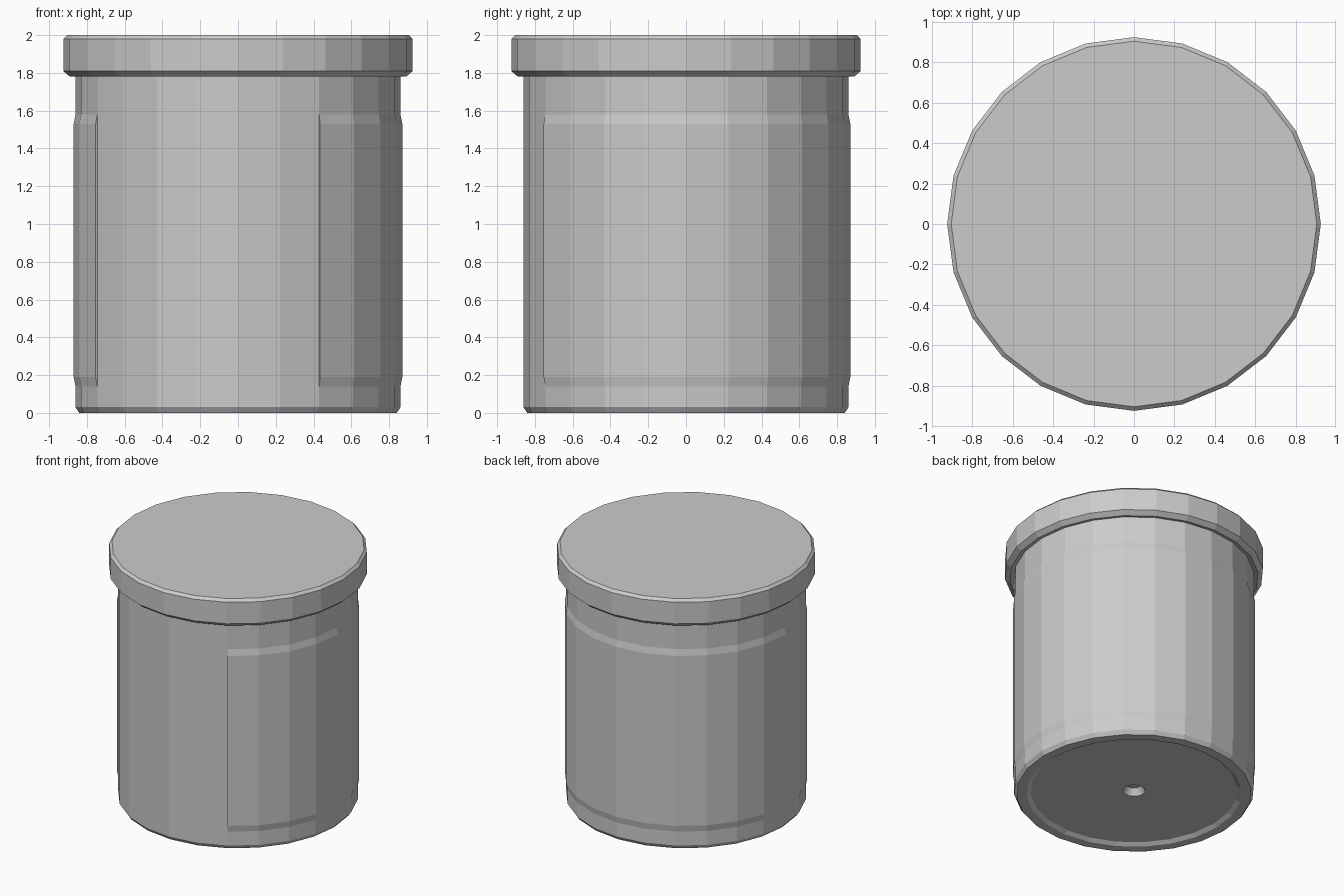
import bpy, bmesh
from math import cos, sin, radians

if "Cube" in bpy.data.objects:
    bpy.data.objects.remove(bpy.data.objects["Cube"])

STEP = 15  # 24-sided lathe


def lathe(name, profile, start=0, end=360):
    """Revolve an (r, z) profile around z; full turns weld and close at the axis."""
    full = end - start == 360
    bm = bmesh.new()
    n = (end - start) // STEP
    rings = []
    for i in range(n if full else n + 1):
        a = radians(start + i * STEP)
        rings.append([bm.verts.new((r * cos(a), r * sin(a), z)) for r, z in profile])
    for i in range(n):
        p, q = rings[i], rings[(i + 1) % len(rings)]
        for j in range(len(profile) - 1):
            bm.faces.new((p[j], q[j], q[j + 1], p[j + 1]))
    if full:
        bm.faces.new([ring[0] for ring in reversed(rings)])
        bm.faces.new([ring[-1] for ring in rings])
    else:
        bm.faces.new(rings[0])
        bm.faces.new(rings[-1][::-1])
        for i in range(n):
            p, q = rings[i], rings[i + 1]
            bm.faces.new((p[-1], q[-1], q[0], p[0]))
    bmesh.ops.recalc_face_normals(bm, faces=bm.faces)
    mesh = bpy.data.meshes.new(name)
    bm.to_mesh(mesh)
    bm.free()
    obj = bpy.data.objects.new(name, mesh)
    bpy.context.collection.objects.link(obj)
    return obj


# Jar body: central dimple, recessed base, bevelled foot, straight wall
lathe("jar_body", [
    (0.05, 0.07), (0.08, 0.02), (0.74, 0.02), (0.77, 0.0),
    (0.84, 0.0), (0.86, 0.03), (0.86, 1.80),
])

# Raised label wrapping the sides and back
lathe("label", [
    (0.85, 0.14), (0.86, 0.14), (0.87, 0.19),
    (0.87, 1.53), (0.86, 1.58), (0.85, 1.58),
], -60, 210)

# Lid with bevelled rims
lathe("lid", [
    (0.84, 1.79), (0.89, 1.78), (0.925, 1.81),
    (0.925, 1.98), (0.905, 2.0),
])
